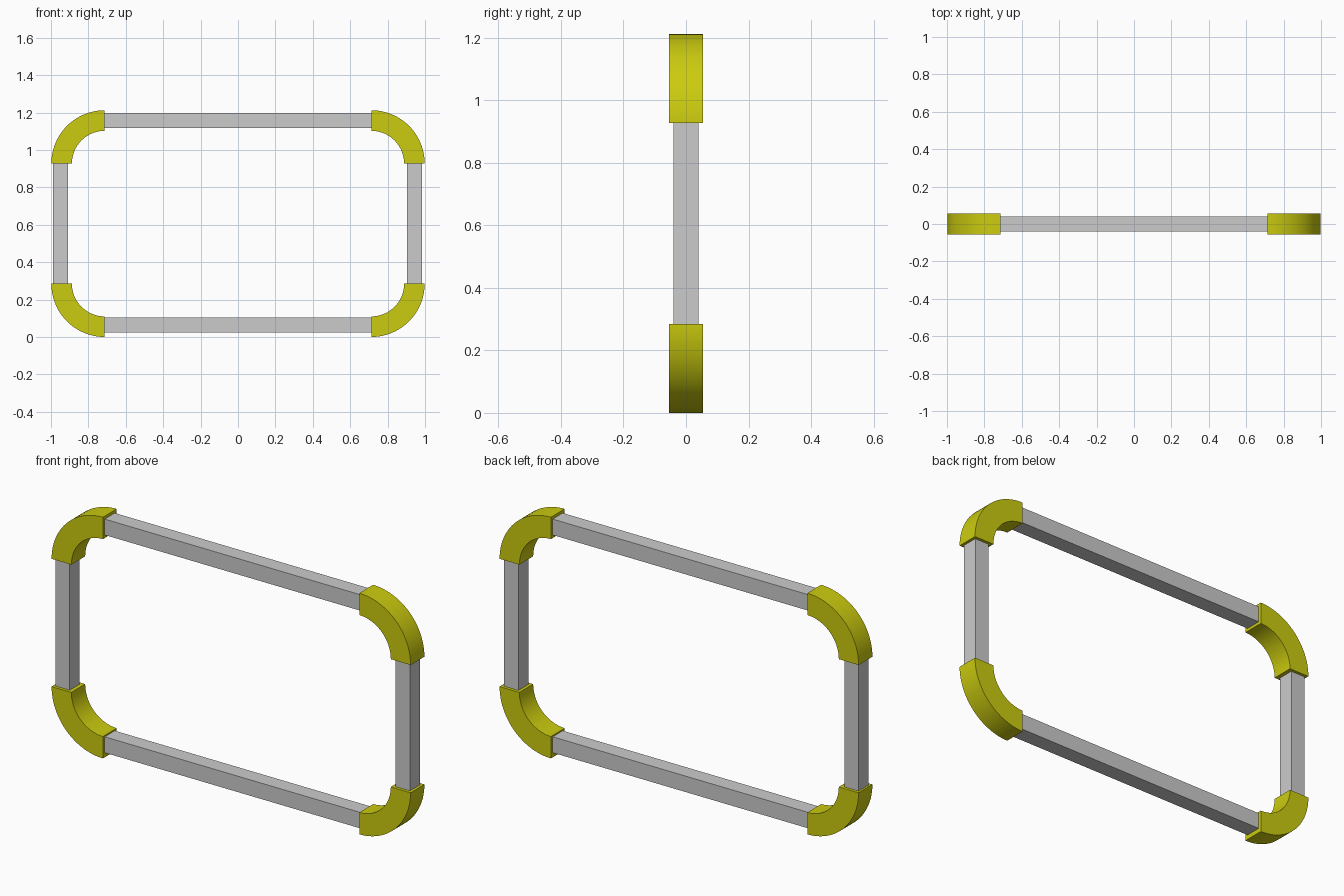
import bpy, bmesh, math

if "Cube" in bpy.data.objects:
    bpy.data.objects.remove(bpy.data.objects["Cube"])

OUTER, INNER = 0.285, 0.175   # bend radii
CX = 0.713                    # bend centres
Z_LOW, Z_HIGH = 0.285, 0.927
HALF_DEPTH = 0.055
SEGMENTS = 24

yellow = bpy.data.materials.new("yellow")
yellow.diffuse_color = (0.6, 0.6, 0.005, 1)
yellow.use_nodes = True
yellow.node_tree.nodes["Principled BSDF"].inputs["Base Color"].default_value = yellow.diffuse_color


def add_object(name, bm):
    bmesh.ops.recalc_face_normals(bm, faces=bm.faces)
    mesh = bpy.data.meshes.new(name)
    bm.to_mesh(mesh)
    bm.free()
    obj = bpy.data.objects.new(name, mesh)
    bpy.context.collection.objects.link(obj)
    return obj


def bar(name, centre, size):
    bm = bmesh.new()
    bmesh.ops.create_cube(bm, size=1)
    bmesh.ops.scale(bm, vec=size, verts=bm.verts)
    bmesh.ops.translate(bm, vec=centre, verts=bm.verts)
    return add_object(name, bm)


def elbow(name, cx, cz, start):
    # square section swept through a quarter turn, with capped ends
    bm = bmesh.new()
    rings = []
    for i in range(SEGMENTS + 1):
        a = start + math.pi / 2 * i / SEGMENTS
        rings.append([bm.verts.new((cx + r * math.cos(a), y, cz + r * math.sin(a)))
                      for r, y in ((INNER, -HALF_DEPTH), (OUTER, -HALF_DEPTH),
                                   (OUTER, HALF_DEPTH), (INNER, HALF_DEPTH))])
    for a, b in zip(rings, rings[1:]):
        for k in range(4):
            n = (k + 1) % 4
            bm.faces.new((a[k], a[n], b[n], b[k]))
    bm.faces.new(rings[0])
    bm.faces.new(rings[-1])
    obj = add_object(name, bm)
    obj.data.materials.append(yellow)
    bpy.ops.object.select_all(action='DESELECT')
    obj.select_set(True)
    bpy.context.view_layer.objects.active = obj
    bpy.ops.object.shade_smooth_by_angle(angle=math.radians(30))


# yellow corner bends
elbow("corner_top_right", CX, Z_HIGH, 0)
elbow("corner_top_left", -CX, Z_HIGH, math.pi / 2)
elbow("corner_bottom_left", -CX, Z_LOW, math.pi)
elbow("corner_bottom_right", CX, Z_LOW, math.pi * 1.5)

# grey straight bars
for name, z in (("bottom_bar", 0.063), ("top_bar", 1.157)):
    bar(name, (0, 0, z), (2 * CX + 0.01, 0.08, 0.08))
for name, x in (("left_bar", -0.948), ("right_bar", 0.944)):
    bar(name, (x, 0, (Z_LOW + Z_HIGH) / 2), (0.08, 0.08, Z_HIGH - Z_LOW + 0.01))
